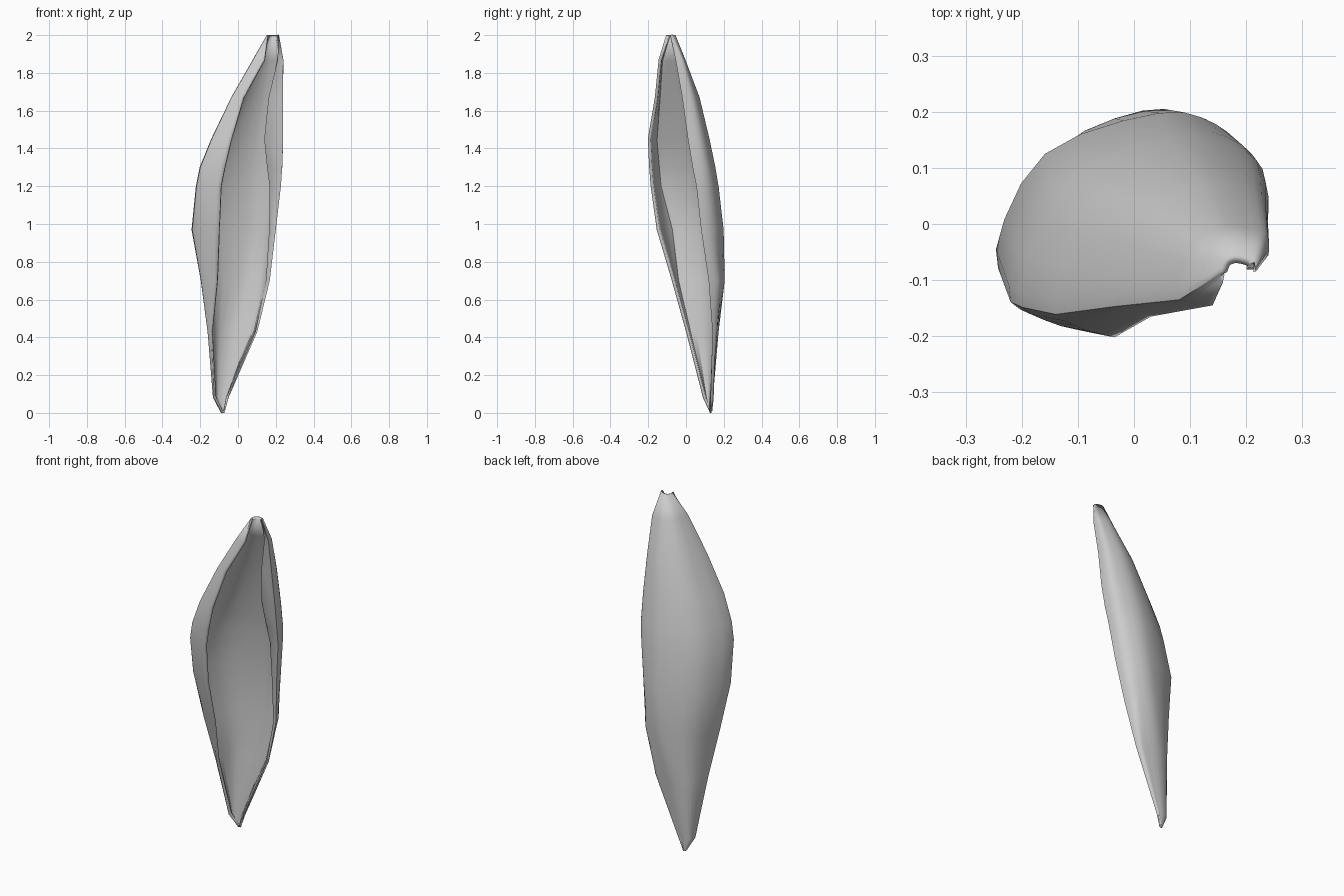
import bpy, bmesh
from mathutils import Vector

if "Cube" in bpy.data.objects:
    bpy.data.objects.remove(bpy.data.objects["Cube"])

# Cross-sections up the husk: z, then x,y of left rim, left extreme, back ridge,
# right extreme, right edge; last the width of the right lip folded inwards
SECTIONS = [
    (0.00, -.087, .127, -.090, .129, -.080, .135, -.073, .133, -.072, .130, .002),
    (0.08, -.125, .090, -.132, .110, -.090, .142, -.055, .142, -.050, .130, .004),
    (0.43, -.140, .000, -.160, .030, -.045, .170, .090, .160, .102, .140, .01),
    (0.70, -.110, -.075, -.197, -.025, .015, .202, .150, .170, .168, .120, .02),
    (0.97, -.100, -.155, -.246, -.045, .045, .198, .190, .130, .200, .080, .035),
    (1.20, -.090, -.187, -.223, -.110, .055, .170, .220, .110, .227, .055, .06),
    (1.30, -.070, -.195, -.203, -.120, .065, .153, .229, .098, .234, .035, .08),
    (1.45, -.035, -.202, -.142, -.135, .085, .122, .235, .070, .239, .010, .10),
    (1.67, .030, -.165, -.036, -.130, .120, .070, .235, .030, .237, -.020, .075),
    (1.87, .140, -.145, .078, -.125, .155, -.005, .238, -.020, .240, -.055, .03),
    (2.00, .158, -.105, .152, -.085, .180, -.055, .215, -.070, .217, -.085, .005),
]
STEPS = 3


def shoulder(side, other, bulge=.3):
    """Rounded corner point between a side extreme and its neighbour."""
    return Vector((side.x + bulge * (other.x - side.x),
                   other.y + bulge * (side.y - other.y), side.z))


def section_points(values):
    """Smooth C-shaped curve through the section's control points."""
    z = values[0]
    rim, left, back, right, edge = [Vector((values[i], values[i + 1], z))
                                    for i in range(1, 11, 2)]
    c = [rim, shoulder(left, rim, .32), left, shoulder(left, back), back,
         shoulder(right, back), right, edge]
    p = [c[0]] + c + [c[-1]]
    out = []
    for k in range(1, len(p) - 2):
        a, b, d, e = p[k - 1:k + 3]
        for s in range(STEPS):
            t = s / STEPS
            out.append(0.5 * (2 * b + (d - a) * t + (2 * a - 5 * b + 4 * d - e) * t**2
                              + (3 * b - a - 3 * d + e) * t**3))
    lip = edge + Vector((-values[11], .15 * values[11], 0))
    return out + [edge, lip]


# Open husk shell lofted through the sections
bm = bmesh.new()
rows = [[bm.verts.new(p) for p in section_points(s)] for s in SECTIONS]
for low, high in zip(rows, rows[1:]):
    for i in range(len(low) - 1):
        bm.faces.new((low[i], high[i], high[i + 1], low[i + 1]))
# Close the pointed foot
bm.faces.new(rows[0])
mesh = bpy.data.meshes.new("husk_shell")
bm.to_mesh(mesh)
bm.free()
husk = bpy.data.objects.new("husk_shell", mesh)
bpy.context.collection.objects.link(husk)

# Thin wall, grown inwards
wall = husk.modifiers.new("wall", 'SOLIDIFY')
wall.thickness = 0.016
wall.offset = -1

bpy.context.view_layer.objects.active = husk
husk.select_set(True)
bpy.ops.object.shade_smooth_by_angle(angle=0.6)
